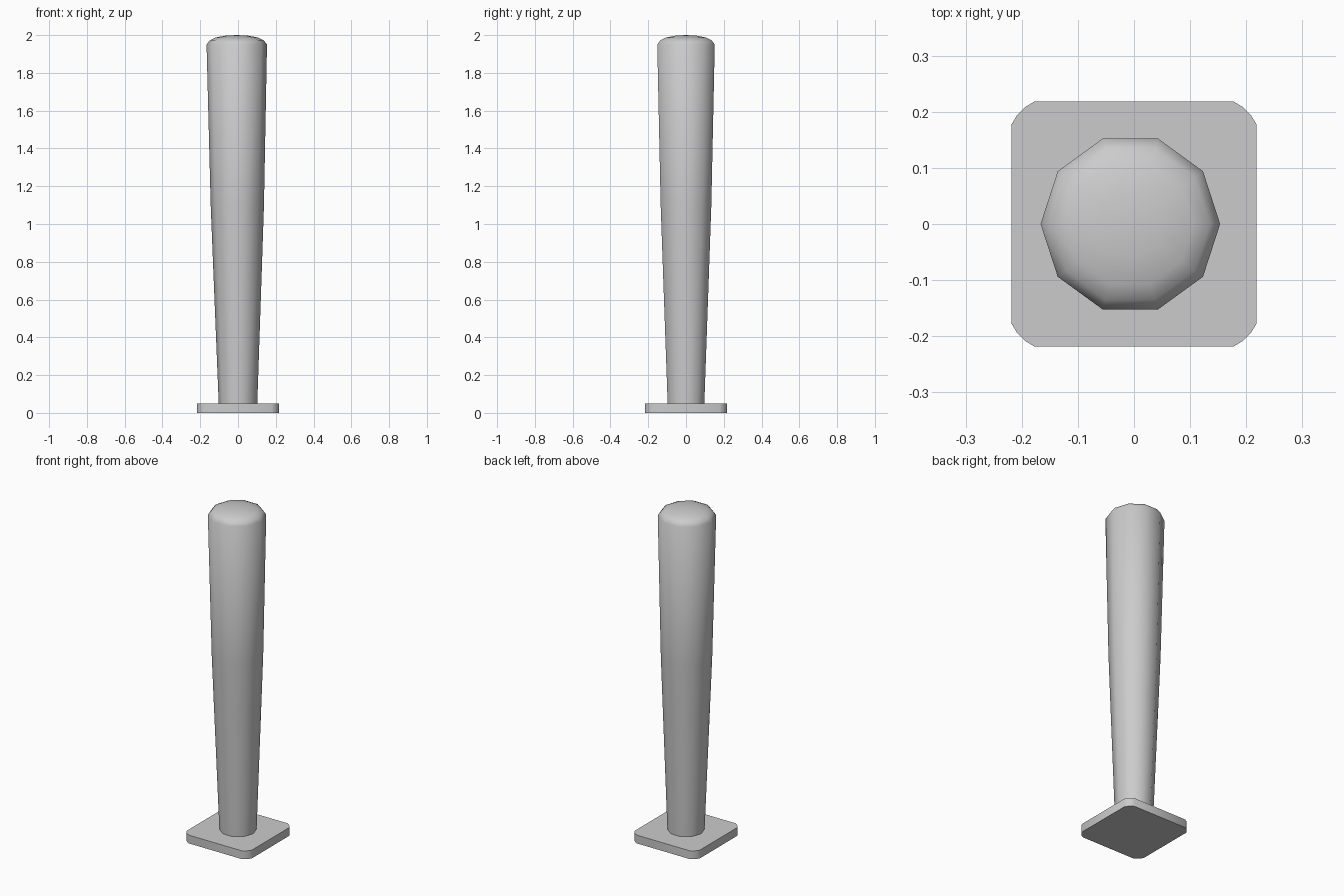
import bpy, bmesh, math

if "Cube" in bpy.data.objects:
    bpy.data.objects.remove(bpy.data.objects["Cube"])

SIDES = 10


def finish(name, bm, angle):
    bmesh.ops.recalc_face_normals(bm, faces=bm.faces)
    mesh = bpy.data.meshes.new(name)
    bm.to_mesh(mesh)
    bm.free()
    obj = bpy.data.objects.new(name, mesh)
    bpy.context.collection.objects.link(obj)
    bpy.ops.object.select_all(action='DESELECT')
    obj.select_set(True)
    bpy.context.view_layer.objects.active = obj
    bpy.ops.object.shade_smooth_by_angle(angle=math.radians(angle))
    return obj


# Base plate: square slab with rounded upright corners
bm = bmesh.new()
bmesh.ops.create_cube(bm, size=1)
for v in bm.verts:
    v.co = (v.co.x * 0.436, v.co.y * 0.436, (v.co.z + 0.5) * 0.05)
uprights = [e for e in bm.edges if abs(e.verts[0].co.z - e.verts[1].co.z) > 0.01]
bmesh.ops.bevel(bm, geom=uprights, offset=0.04, segments=3, profile=0.35,
                affect='EDGES')
finish("base_plate", bm, 40)

# Post: ten-sided flared shaft, leaning very slightly, with a low domed cap
profile = [(0.102, 0.048), (0.13, 0.8), (0.141, 1.1), (0.16, 1.95),
           (0.142, 1.973), (0.113, 1.987), (0.06, 1.997)]
bm = bmesh.new()
rings = []
for r, z in profile:
    cx = -0.0065 * (z - 0.05) / 1.9
    rings.append([bm.verts.new((cx + r * math.cos(2 * math.pi * i / SIDES),
                                r * math.sin(2 * math.pi * i / SIDES), z))
                  for i in range(SIDES)])
for low, high in zip(rings, rings[1:]):
    for i in range(SIDES):
        j = (i + 1) % SIDES
        bm.faces.new((low[i], low[j], high[j], high[i]))
bm.faces.new(rings[0][::-1])
tip = bm.verts.new((-0.0065, 0, 2.0))
for i in range(SIDES):
    bm.faces.new((rings[-1][i], rings[-1][(i + 1) % SIDES], tip))
finish("post", bm, 45)
